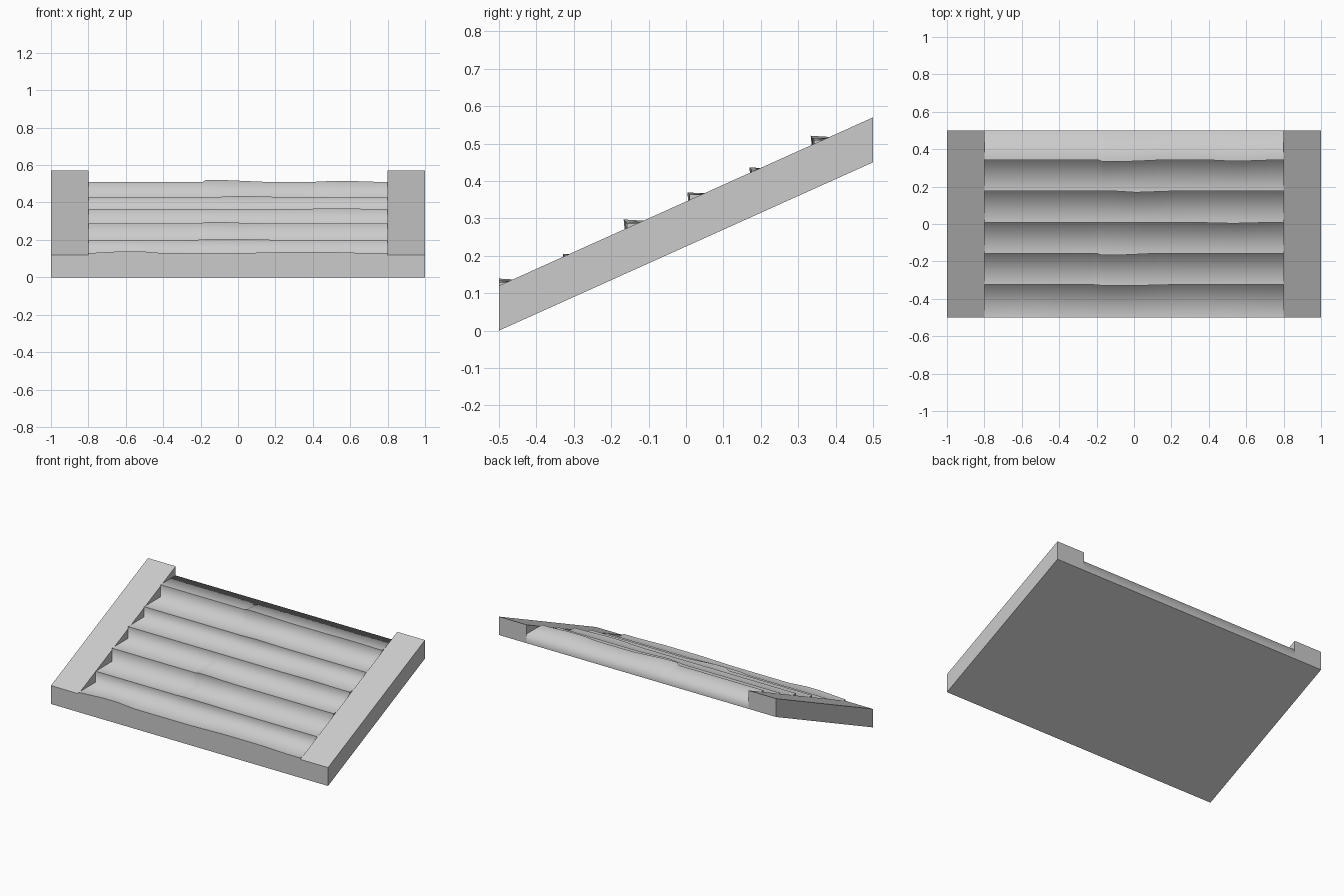
import bpy, bmesh

cube = bpy.data.objects.get("Cube")
if cube:
    bpy.data.objects.remove(cube, do_unlink=True)

stone = bpy.data.materials.new("light_grey_stone")
stone.use_nodes = True
stone.diffuse_color = (0.6, 0.6, 0.6, 1)
stone.node_tree.nodes["Principled BSDF"].inputs["Base Color"].default_value = (0.6, 0.6, 0.6, 1)

RISE = 0.45        # climb from front to back
THICK = 0.12       # vertical thickness of the side rails
INNER = 0.8        # inner edge of the rails
STEPS = 6


def finish(name, bm):
    bmesh.ops.recalc_face_normals(bm, faces=bm.faces)
    mesh = bpy.data.meshes.new(name)
    bm.to_mesh(mesh)
    bm.free()
    mesh.materials.append(stone)
    obj = bpy.data.objects.new(name, mesh)
    bpy.context.collection.objects.link(obj)
    return obj


# Sloping side rails: boxes sheared along the climb
for name, side in (("left_rail", 1), ("right_rail", -1)):
    bm = bmesh.new()
    bmesh.ops.create_cube(bm, size=1)
    for v in bm.verts:
        v.co.x = side * (1 + INNER) / 2 + v.co.x * (1 - INNER)
        v.co.z = (v.co.y + 0.5) * RISE + (v.co.z + 0.5) * THICK
    finish(name, bm)

# Worn step edges: base height, then (start, peak start, peak end, end, lift) swells
heights = [0.129, 0.2, 0.287, 0.364, 0.43, 0.51]
swells = [
    [(-0.8, -0.62, -0.52, -0.4, 0.01), (0.0, 0.25, 0.5, 0.7, 0.006)],
    [(-0.22, -0.16, 0.0, 0.2, 0.005)],
    [(-0.2, -0.17, -0.1, 0.1, 0.01)],
    [(0.3, 0.5, 0.56, 0.75, 0.005)],
    [(-0.1, 0.0, 0.03, 0.2, 0.006)],
    [(-0.19, -0.17, -0.1, 0.15, 0.011), (0.4, 0.5, 0.6, 0.75, 0.005)],
]


def lift(step, x):
    total = 0
    for a, b, c, d, amount in swells[step]:
        if a < x < d:
            total += amount * min((x - a) / (b - a), (d - x) / (d - c), 1)
    return total


def section(x):
    """Stepped outline at one station across the width."""
    pts = [(-0.5, 0)]
    for i in range(STEPS):
        y = -0.5 + i / STEPS
        up = lift(i, x)
        setback = 0.009 if i else 0
        if i:
            pts.append((y + setback, heights[i - 1]))
        pts.append((y + max(setback - up, 0), heights[i] + up))
    return pts + [(0.5, heights[-1]), (0.5, RISE)]


# Flight of steps, lofted across the width
stations = sorted({s for row in swells for swell in row for s in swell[:4]} | {-INNER, INNER})
bm = bmesh.new()
rings = [[bm.verts.new((x, y, z)) for y, z in section(x)] for x in stations]
count = len(rings[0])
for a, b in zip(rings, rings[1:]):
    for j in range(count):
        k = (j + 1) % count
        bm.faces.new((a[j], a[k], b[k], b[j]))
    # Keep the front edge of each step crisp
    for j in range(1, count - 2, 2):
        bm.edges.get((a[j], b[j])).smooth = False
for f in bm.faces:
    f.smooth = True
for ring in (rings[0], rings[-1]):
    cap = bm.faces.new(ring)
    for e in cap.edges:
        e.smooth = False
# Underside stays flat
for a, b in zip(rings, rings[1:]):
    for j in (0, count - 1):
        bm.edges.get((a[j], b[j])).smooth = False
finish("steps", bm)
